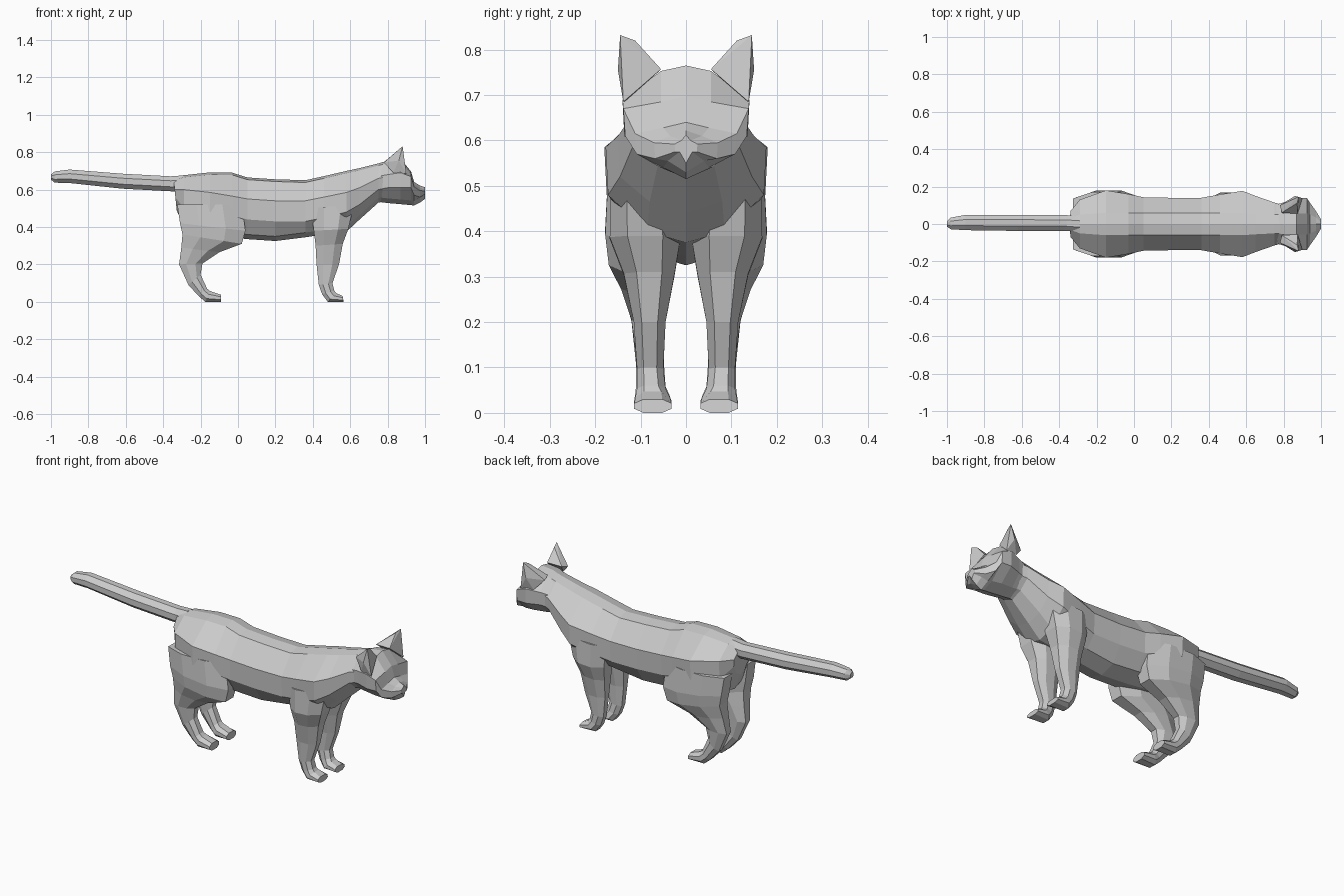
import bpy, bmesh

fur = bpy.data.materials.new("grey fur")
fur.diffuse_color = (0.6, 0.6, 0.6, 1)


def finish(name, bm):
    bmesh.ops.recalc_face_normals(bm, faces=bm.faces)
    mesh = bpy.data.meshes.new(name)
    bm.to_mesh(mesh)
    bm.free()
    mesh.materials.append(fur)
    obj = bpy.data.objects.new(name, mesh)
    bpy.context.collection.objects.link(obj)
    return obj


def loft(name, rings):
    bm = bmesh.new()
    loops = [[bm.verts.new(p) for p in ring] for ring in rings]
    n = len(loops[0])
    for a, b in zip(loops, loops[1:]):
        for i in range(n):
            j = (i + 1) % n
            bm.faces.new((a[i], a[j], b[j], b[i]))
    bm.faces.new(loops[0])
    bm.faces.new(loops[-1])
    return finish(name, bm)


def trunk_ring(x, top, ridge, width, side, low, belly, bottom, lean=0):
    # symmetric ten-sided section; lean pulls the lower points along x
    half = [(0, top), (ridge, top - 0.012), (width, side),
            (width * 0.97, low), (belly, bottom + 0.025), (0, bottom)]
    pts = half + [(-y, z) for y, z in half[-2:0:-1]]
    return [(x + lean * (top - z), y, z) for y, z in pts]


def limb_ring(xb, zb, xf, zf, y0, y1, s):
    # eight-sided section between a back point and a front point
    octo = [(0, .25), (0, .75), (.3, 1), (.7, 1), (1, .75), (1, .25), (.7, 0), (.3, 0)]
    return [(xb + (xf - xb) * t, s * (y0 + (y1 - y0) * u), zb + (zf - zb) * t) for t, u in octo]


# Body, from rump to neck
body = [
    (-.345, .66, .03, .07, .60, .56, .04, .49, .1),
    (-.29, .677, .05, .13, .60, .50, .07, .40),
    (-.15, .692, .06, .18, .585, .48, .09, .36),
    (-.03, .69, .06, .16, .565, .46, .09, .345),
    (.05, .665, .06, .143, .55, .44, .09, .335),
    (.20, .655, .06, .14, .54, .43, .085, .325),
    (.36, .65, .06, .14, .54, .43, .085, .345),
    (.46, .672, .06, .158, .56, .45, .09, .36),
    (.58, .70, .06, .177, .585, .48, .085, .375),
    (.65, .715, .055, .15, .61, .52, .08, .44),
    (.75, .74, .05, .115, .66, .60, .06, .53),
    (.80, .755, .05, .10, .67, .61, .06, .54),
]
loft("body", [trunk_ring(*r) for r in body])

# Head with flat face and short muzzle
head = [
    (.745, .735, .045, .10, .67, .60, .055, .535),
    (.80, .757, .055, .115, .68, .61, .06, .528),
    (.87, .765, .055, .14, .69, .61, .065, .522),
    (.925, .697, .055, .138, .67, .61, .06, .517),
    (.942, .64, .05, .112, .615, .57, .05, .515),
    (.972, .622, .035, .07, .595, .56, .04, .53),
    (1.0, .612, .01, .025, .592, .575, .014, .55),
]
loft("head", [trunk_ring(*r) for r in head])

# Tail, slightly bowed to one side
tail = [(-.29, .633, .043, .043, 0), (-.36, .631, .042, .04, .005), (-.62, .645, .043, .04, .006),
        (-.90, .671, .041, .036, .008), (-.98, .667, .031, .03, .003), (-1.0, .667, .014, .014, 0)]
octagon = [(1, .4), (.4, 1), (-.4, 1), (-1, .4), (-1, -.4), (-.4, -1), (.4, -1), (1, -.4)]
loft("tail", [[(x, y + w * a, z + h * b) for a, b in octagon] for x, z, w, h, y in tail])

# Legs: back point, front point, inner and outer y
hind = [
    (-.325, .52, .02, .52, .03, .172), (-.31, .42, .04, .38, .03, .178),
    (-.297, .36, .02, .31, .035, .17), (-.303, .29, -.10, .265, .04, .143),
    (-.315, .20, -.19, .205, .045, .12), (-.265, .09, -.20, .145, .05, .11),
    (-.21, .03, -.165, .07, .045, .11), (-.175, 0, -.15, .058, .037, .112),
    (-.09, 0, -.092, .038, .032, .114),
]
fore = [
    (.39, .50, .62, .52, .03, .165), (.405, .38, .59, .39, .012, .168),
    (.415, .30, .56, .31, .025, .137), (.42, .20, .54, .20, .045, .115),
    (.432, .09, .505, .10, .05, .108), (.45, .04, .515, .06, .045, .108),
    (.48, 0, .525, .047, .035, .112), (.565, 0, .56, .03, .032, .114),
]
ear = [(.78, .10, .745), (.79, .06, .755), (.875, .055, .757), (.90, .138, .685),
       (.83, .125, .69), (.86, .15, .755), (.88, .145, .832), (.872, .112, .82)]
for s, label in ((1, "left"), (-1, "right")):
    loft("hind_leg_" + label, [limb_ring(*r, s) for r in hind])
    loft("front_leg_" + label, [limb_ring(*r, s) for r in fore])
    # Ears as pointed hulls
    bm = bmesh.new()
    verts = [bm.verts.new((x, s * y, z)) for x, y, z in ear]
    bmesh.ops.convex_hull(bm, input=verts)
    finish("ear_" + label, bm)
